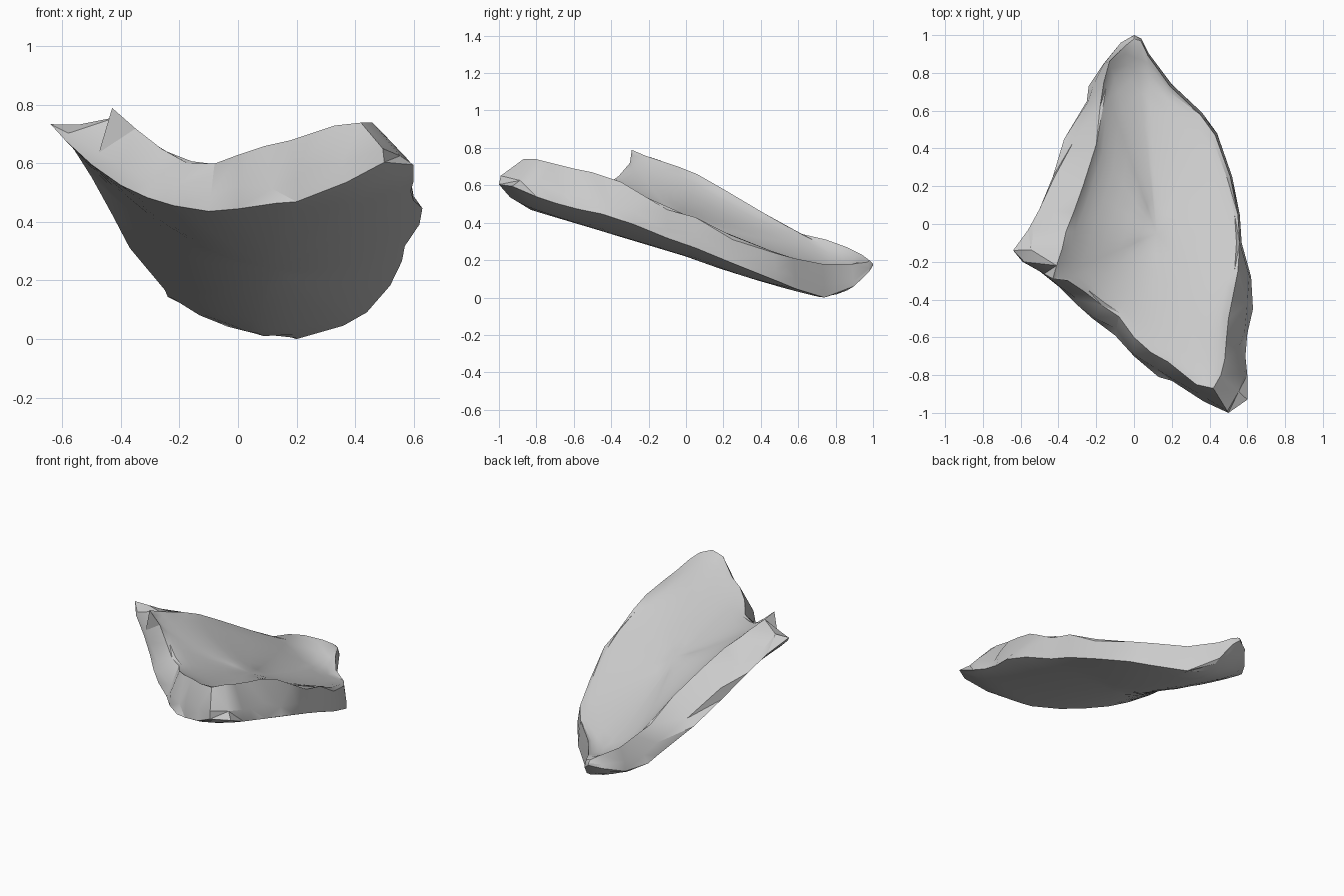
import bpy
import bmesh
import math
import random
from mathutils import Vector

random.seed(11)
cube = bpy.data.objects.get("Cube")
if cube:
    bpy.data.objects.remove(cube, do_unlink=True)

# Outline of the convex underside, from the back tip round by the right side
outer_outline = [
    (0, 1), (-.07, .96), (-.16, .85), (-.24, .73), (-.25, .65), (-.37, .45),
    (-.43, .25), (-.5, .08), (-.56, -.03), (-.64, -.14), (-.59, -.2),
    (-.5, -.25), (-.4, -.33), (-.31, -.42), (-.22, -.5), (-.1, -.59),
    (0, -.7), (.13, -.81), (.2, -.83), (.37, -.94), (.5, -1), (.6, -.93),
    (.6, -.8), (.59, -.7), (.6, -.58), (.63, -.45), (.62, -.28), (.57, -.1),
    (.56, .05), (.52, .25), (.44, .48), (.36, .59), (.2, .74), (.08, .9),
    (.04, .98)]

# Crest of the broken edge, with heights, in the same order
inner_crest = [
    (0, .98, .2), (-.05, .94, .23), (-.13, .86, .27), (-.16, .75, .31),
    (-.18, .62, .34), (-.2, .42, .45), (-.27, .2, .58), (-.32, .06, .66),
    (-.36, -.04, .7), (-.38, -.13, .73), (-.41, -.22, .76),
    (-.43, -.29, .79), (-.35, -.3, .72), (-.26, -.36, .65),
    (-.17, -.43, .6), (-.08, -.49, .6), (0, -.6, .63), (.09, -.68, .66),
    (.18, -.73, .68), (.33, -.85, .73), (.42, -.87, .74), (.46, -.8, .74),
    (.48, -.72, .72), (.49, -.6, .69), (.5, -.5, .67), (.53, -.35, .62),
    (.55, -.25, .56), (.56, -.1, .47), (.55, .05, .43), (.51, .25, .31),
    (.43, .47, .24), (.35, .58, .21), (.19, .73, .18), (.075, .89, .18),
    (.035, .97, .19)]

CENTRE = Vector((.12, -.05))
THICKNESS = .2
RINGS = (.96, .9, .82, .72, .55, .35, .18)


def underside(x, y):
    """Height of the curved, sloping underside, flatter towards the front."""
    bend = .74 - .5 * max(0, -y) if x < .2 else .5
    curl = 2.2 * max(0, y - .7) ** 2 + max(0, -y - .8) ** 2
    sag = .1 * max(0, y) * (y - .75)
    return .22 - .3 * y + curl + sag + bend * (x - .2) ** 2


def add_ring(bm, points):
    return [bm.verts.new(p) for p in points]


def bridge(bm, a, b):
    for i in range(len(a)):
        j = (i + 1) % len(a)
        bm.faces.new((a[i], a[j], b[j], b[i]))


def soften(values):
    """Average each value with its neighbours round the ring."""
    n = len(values)
    return [(values[i - 1] + 2 * values[i] + values[(i + 1) % n]) / 4
            for i in range(n)]


def fill_surface(bm, rim, depth):
    """Concentric rings whose offset above the underside eases to depth."""
    previous = rim
    offsets = [v.co.z - underside(v.co.x, v.co.y) for v in rim]
    for s in RINGS:
        offsets = [o + (depth - o) * .15 for o in soften(soften(offsets))]
        points = []
        for v, offset in zip(rim, offsets):
            p = CENTRE.lerp(v.co.xy, s)
            points.append((p.x, p.y, underside(p.x, p.y) + offset))
        ring = add_ring(bm, points)
        bridge(bm, previous, ring)
        previous = ring
    hub = bm.verts.new((*CENTRE, underside(*CENTRE) + depth))
    for i, v in enumerate(previous):
        bm.faces.new((v, previous[(i + 1) % len(previous)], hub))


bm = bmesh.new()
lower = add_ring(bm, [(x, y, underside(x, y)) for x, y in outer_outline])
upper = add_ring(bm, inner_crest)

# Jagged broken edge: alternate points stand proud and sit back
chips = []
for i, (a, b) in enumerate(zip(lower, upper)):
    inset, rise = ((.04, .4), (.3, .3))[i % 2]
    p = a.co.lerp(b.co, inset + random.uniform(0, .1))
    p.z = a.co.z + (b.co.z - a.co.z) * (rise + random.uniform(-.1, .1))
    chips.append(p)
middle = add_ring(bm, chips)
bridge(bm, lower, middle)
bridge(bm, middle, upper)

# Convex underside and hollow inside
fill_surface(bm, lower, 0)
fill_surface(bm, upper, THICKNESS)

bmesh.ops.triangulate(bm, faces=bm.faces[:])
bmesh.ops.recalc_face_normals(bm, faces=bm.faces[:])
lowest = min(v.co.z for v in bm.verts)
bmesh.ops.translate(bm, verts=bm.verts[:], vec=(0, 0, -lowest))

mesh = bpy.data.meshes.new("curved_shard")
bm.to_mesh(mesh)
bm.free()
shard = bpy.data.objects.new("curved_shard", mesh)
bpy.context.collection.objects.link(shard)

# Plain grey colour
grey = bpy.data.materials.new("light_grey")
grey.use_nodes = True
colour = (.6, .6, .6, 1)
grey.diffuse_color = colour
grey.node_tree.nodes["Principled BSDF"].inputs["Base Color"].default_value = colour
mesh.materials.append(grey)

bpy.ops.object.select_all(action='DESELECT')
shard.select_set(True)
bpy.context.view_layer.objects.active = shard
bpy.ops.object.shade_smooth_by_angle(angle=math.radians(30))
